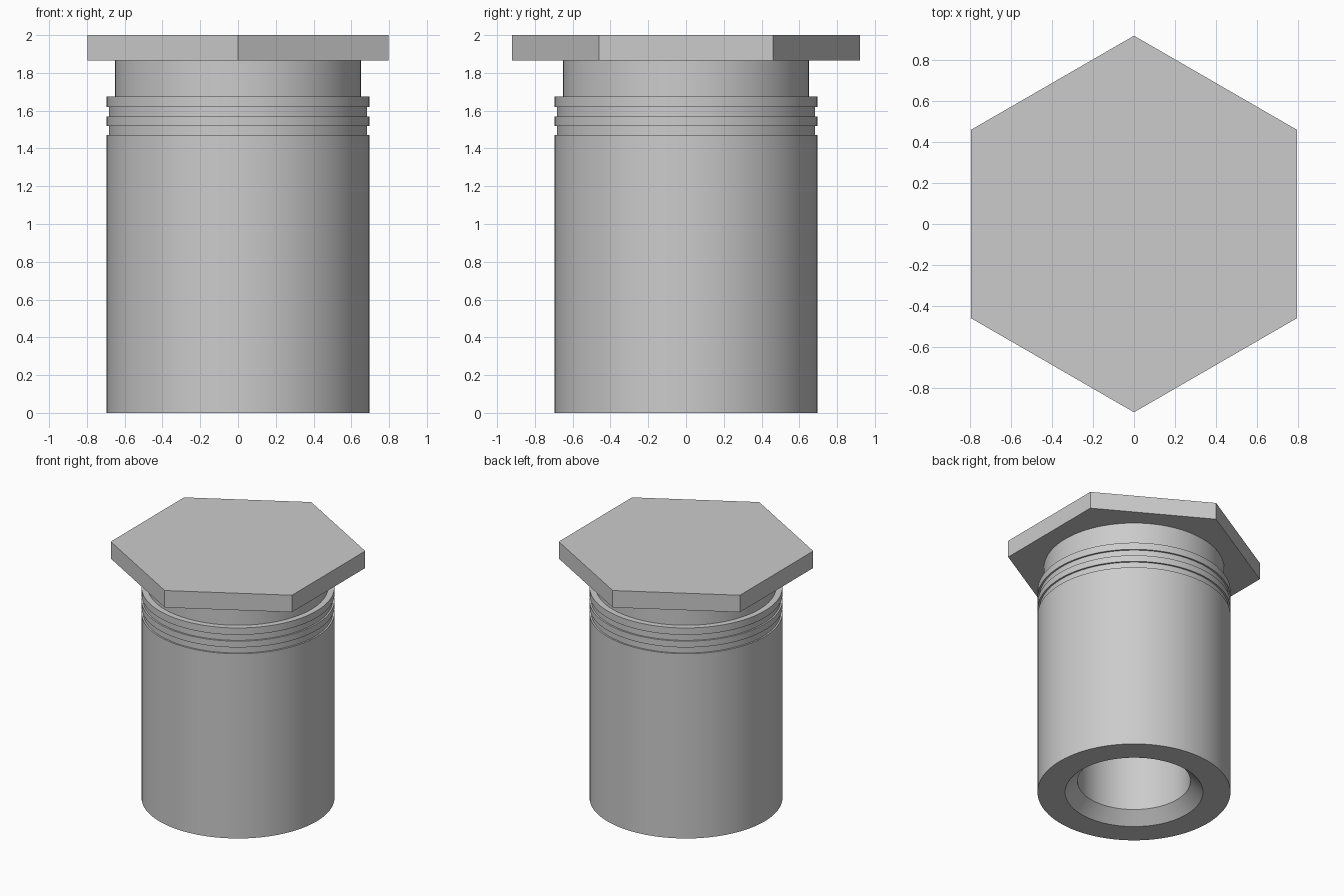
import bpy
import bmesh
from math import pi, radians
from mathutils import Matrix

cube = bpy.data.objects.get("Cube")
if cube:
    bpy.data.objects.remove(cube, do_unlink=True)

# Single plain metal colour
STEEL = (0.6, 0.6, 0.6, 1.0)
steel = bpy.data.materials.new("Grey steel")
steel.use_nodes = True
steel.diffuse_color = STEEL
steel.node_tree.nodes["Principled BSDF"].inputs["Base Color"].default_value = STEEL


def add_object(name, bm):
    """Turn a bmesh into a linked object in the steel colour."""
    bmesh.ops.recalc_face_normals(bm, faces=bm.faces)
    mesh = bpy.data.meshes.new(name)
    bm.to_mesh(mesh)
    bm.free()
    mesh.materials.append(steel)
    obj = bpy.data.objects.new(name, mesh)
    bpy.context.collection.objects.link(obj)
    return obj


def lathe(name, profile, segments=96):
    """Spin a (radius, height) profile around the z axis."""
    bm = bmesh.new()
    verts = [bm.verts.new((r, 0, z)) for r, z in profile]
    edges = [bm.edges.new(pair) for pair in zip(verts, verts[1:])]
    bmesh.ops.spin(bm, geom=verts + edges, cent=(0, 0, 0), axis=(0, 0, 1),
                   angle=2 * pi, steps=segments, use_merge=True)
    bmesh.ops.remove_doubles(bm, verts=bm.verts, dist=0.0001)
    obj = add_object(name, bm)
    bpy.ops.object.select_all(action="DESELECT")
    obj.select_set(True)
    bpy.context.view_layer.objects.active = obj
    bpy.ops.object.shade_smooth_by_angle(angle=radians(30))
    return obj


BODY, GROOVE, NECK, BORE, SINK = 0.696, 0.683, 0.65, 0.407, 0.497
HEAD_BOTTOM, TOP = 1.865, 2.0

# Hollow body: blind bore, countersunk mouth, then the outer wall
profile = [(0, 1.68), (BORE, 1.68), (BORE, 0.09), (SINK, 0), (BODY, 0)]

# Two shallow ring grooves
for bottom, top in ((1.47, 1.52), (1.57, 1.62)):
    profile += [(BODY, bottom), (GROOVE, bottom), (GROOVE, top), (BODY, top)]

# Shoulder and narrower neck up to the head
profile += [(BODY, 1.675), (NECK, 1.675), (NECK, HEAD_BOTTOM), (0, HEAD_BOTTOM)]
lathe("grooved_body", profile)

# Flat hexagonal head with corners at front and back
bm = bmesh.new()
bmesh.ops.create_cone(bm, cap_ends=True, segments=6, radius1=0.921, radius2=0.921,
                      depth=TOP - HEAD_BOTTOM,
                      matrix=Matrix.Translation((0, 0, (TOP + HEAD_BOTTOM) / 2)))
# Put a corner on the y axis whatever the starting angle
if max(v.co.y for v in bm.verts) < 0.9:
    bmesh.ops.rotate(bm, verts=bm.verts, cent=(0, 0, 0), matrix=Matrix.Rotation(pi / 6, 3, "Z"))
add_object("hex_head", bm)
